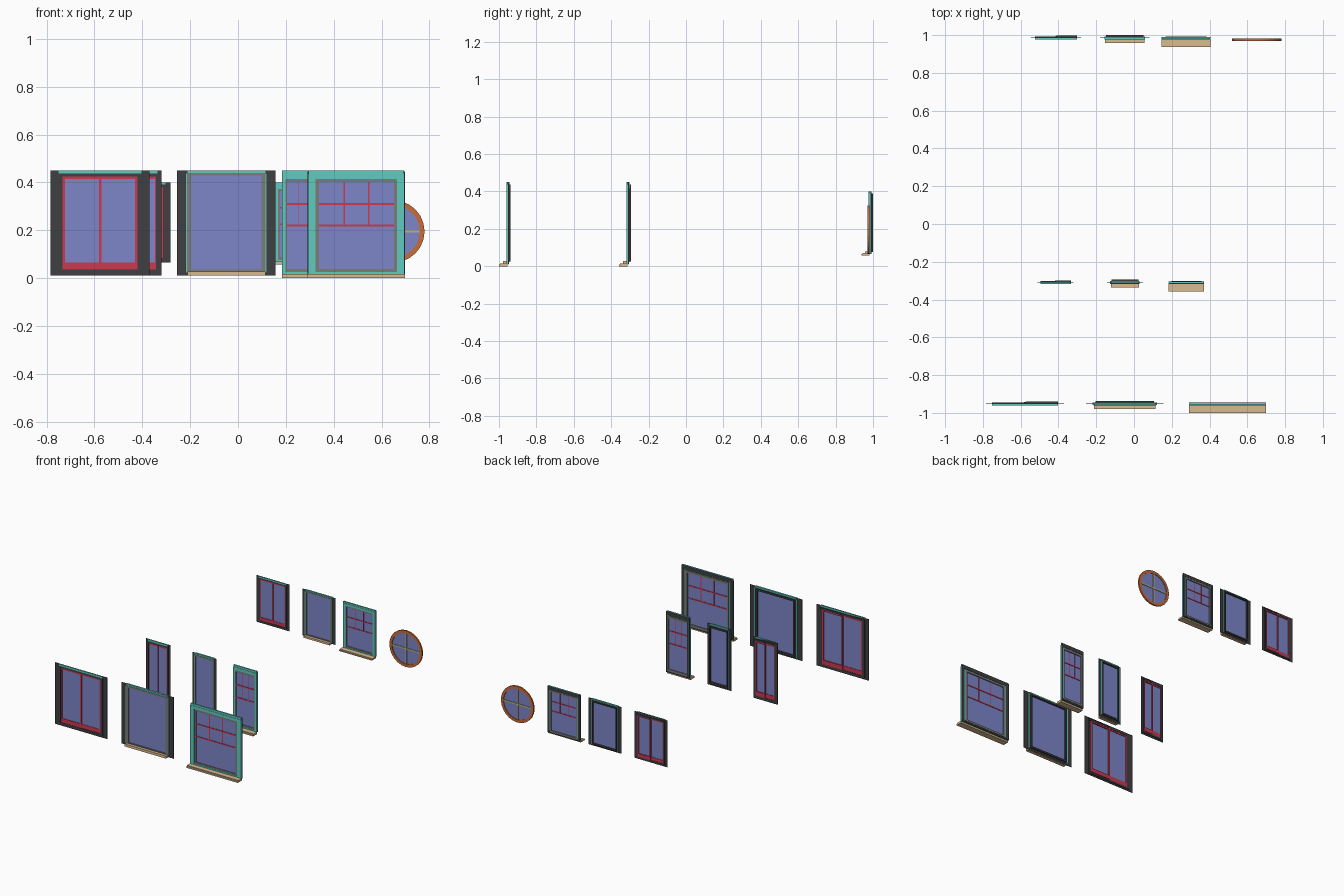
import bpy, bmesh, math

if "Cube" in bpy.data.objects:
    bpy.data.objects.remove(bpy.data.objects["Cube"])


def mat(name, r, g, b):
    m = bpy.data.materials.new(name)
    m.diffuse_color = (r, g, b, 1)
    m.use_nodes = True
    m.node_tree.nodes["Principled BSDF"].inputs["Base Color"].default_value = m.diffuse_color
    return m


DARK = mat("dark", .05, .05, .055)
GREY = mat("grey", .2, .2, .19)
TEAL = mat("teal", .12, .6, .53)
RED = mat("red", .6, .04, .08)
TAN = mat("tan", .7, .5, .28)
BLUE = mat("glass", .2, .24, .58)
ORANGE = mat("orange", .6, .15, .04)
KHAKI = mat("khaki", .5, .45, .2)


def finish(bm, name, m, place):
    cx, y0, sx, z0, sz = place
    for v in bm.verts:
        v.co = (cx + v.co.x * sx, y0 + v.co.y, z0 + v.co.z * sz)
    bmesh.ops.recalc_face_normals(bm, faces=bm.faces)
    me = bpy.data.meshes.new(name)
    bm.to_mesh(me)
    bm.free()
    me.materials.append(m)
    ob = bpy.data.objects.new(name, me)
    bpy.context.collection.objects.link(ob)
    return ob


def box(name, m, place, x, y, z):
    bm = bmesh.new()
    bmesh.ops.create_cube(bm, size=1)
    for v in bm.verts:
        v.co = [(a + b) / 2 + c * (b - a) for (a, b), c in zip((x, y, z), v.co)]
    return finish(bm, name, m, place)


def loop_solid(name, m, place, outer, inner, y):
    """Frame between two matching (x, z) outlines."""
    bm = bmesh.new()
    rows = [[bm.verts.new((px, yy, pz)) for px, pz in o]
            for o, yy in ((outer, y[0]), (inner, y[0]), (inner, y[1]), (outer, y[1]))]
    n = len(outer)
    for r in range(4):
        a, b = rows[r], rows[(r + 1) % 4]
        for i in range(n):
            j = (i + 1) % n
            bm.faces.new((a[i], a[j], b[j], b[i]))
    return finish(bm, name, m, place)


def rect(x0, x1, z0, z1):
    return [(x0, z0), (x1, z0), (x1, z1), (x0, z1)]


def frame(name, m, p, o, i, y):
    return loop_solid(name, m, p, rect(*o), rect(*i), y)


def slider(p):
    # nailing fin, outer frame and head strip
    frame("slider_fin", DARK, p, (-.207, .207, .01, .45), (-.172, .172, .025, .435), (.006, .008))
    frame("slider_frame", DARK, p, (-.175, .175, .022, .438), (-.157, .157, .035, .425), (0, .013))
    box("slider_head", TEAL, p, (-.175, .175), (-.002, .008), (.438, .45))
    # fixed sash and sliding sash
    frame("fixed_sash", RED, p, (-.158, .006, .035, .425), (-.147, -.005, .065, .415), (.002, .011))
    frame("sliding_sash", RED, p, (-.005, .158, .035, .425), (.006, .147, .065, .415), (.004, .016))
    box("sliding_track", DARK, p, (.005, .175), (.012, .018), (.425, .438))
    box("slider_glass", BLUE, p, (-.15, .15), (.006, .008), (.06, .42))


def picture(p):
    frame("picture_fin", DARK, p, (-.206, .206, .01, .45), (-.165, .165, .025, .435), (.006, .008))
    frame("picture_frame", GREY, p, (-.165, .165, .022, .44), (-.147, .147, .035, .428), (-.002, .01))
    frame("picture_inner_frame", DARK, p, (-.155, .155, .025, .437), (-.143, .143, .038, .425), (.01, .021))
    box("picture_head", TEAL, p, (-.163, .163), (0, .014), (.44, .45))
    for s in (-1, 1):
        a, b = sorted((s * .163, s * .17))
        box("picture_side_trim", TEAL, p, (a, b), (-.001, .014), (.022, .44))
    box("picture_sill", TAN, p, (-.163, .163), (-.021, .002), (.01, .028))
    box("picture_glass", BLUE, p, (-.147, .147), (.003, .006), (.03, .43))


def hung(p):
    # casing, dark backing and grey stop
    frame("hung_casing", TEAL, p, (-.202, .202, .012, .435), (-.17, .17, .025, .415), (-.002, .01))
    frame("hung_backing", DARK, p, (-.204, .204, .012, .446), (-.18, .18, .03, .42), (.007, .012))
    frame("hung_stop", GREY, p, (-.172, .172, .023, .417), (-.157, .157, .037, .402), (0, .014))
    box("hung_head", TEAL, p, (-.2, .2), (0, .01), (.435, .449))
    # sill with sloped-looking nosing
    box("hung_sill", TAN, p, (-.204, .204), (-.042, .003), (0, .01))
    box("hung_sill_step", TAN, p, (-.204, .204), (-.036, .003), (.01, .016))
    box("hung_glass", BLUE, p, (-.158, .158), (.004, .007), (.03, .41))
    # meeting rail and muntins
    for z in (.22, .31):
        box("cross_muntin", RED, p, (-.165, .158), (.001, .01), (z - .004, z + .004))
    for x in (-.051, .051):
        box("upright_muntin", RED, p, (x - .003, x + .003), (.002, .009), (.22, .405))


# rows: y, width scale, z offset, z scale, and centre of the three windows
for y, sx, z0, sz, xs in ((-.958, 1, 0, 1, (-.577, -.049, .495)),
                          (-.316, .46, 0, 1, (-.415, -.048, .277)),
                          (.979, .635, .0575, .76, (-.413, -.049, .275))):
    for make, x in zip((slider, picture, hung), xs):
        make((x, y, sx, z0, sz))

# round window
P = (.65, .97, 1, .195, 1)


def circle(r, n=24):
    return [(r * math.cos(2 * math.pi * i / n), r * math.sin(2 * math.pi * i / n)) for i in range(n)]


loop_solid("round_frame", ORANGE, P, circle(.13), circle(.11), (0, .011))
bm = bmesh.new()
bmesh.ops.create_circle(bm, cap_ends=True, segments=24, radius=.113)
for v in bm.verts:
    v.co = (v.co.x, .006, v.co.y)
finish(bm, "round_glass", BLUE, P)
box("round_bar_across", KHAKI, P, (-.112, .112), (.002, .01), (-.005, .005))
box("round_bar_upright", KHAKI, P, (-.005, .005), (.002, .01), (-.112, .112))
